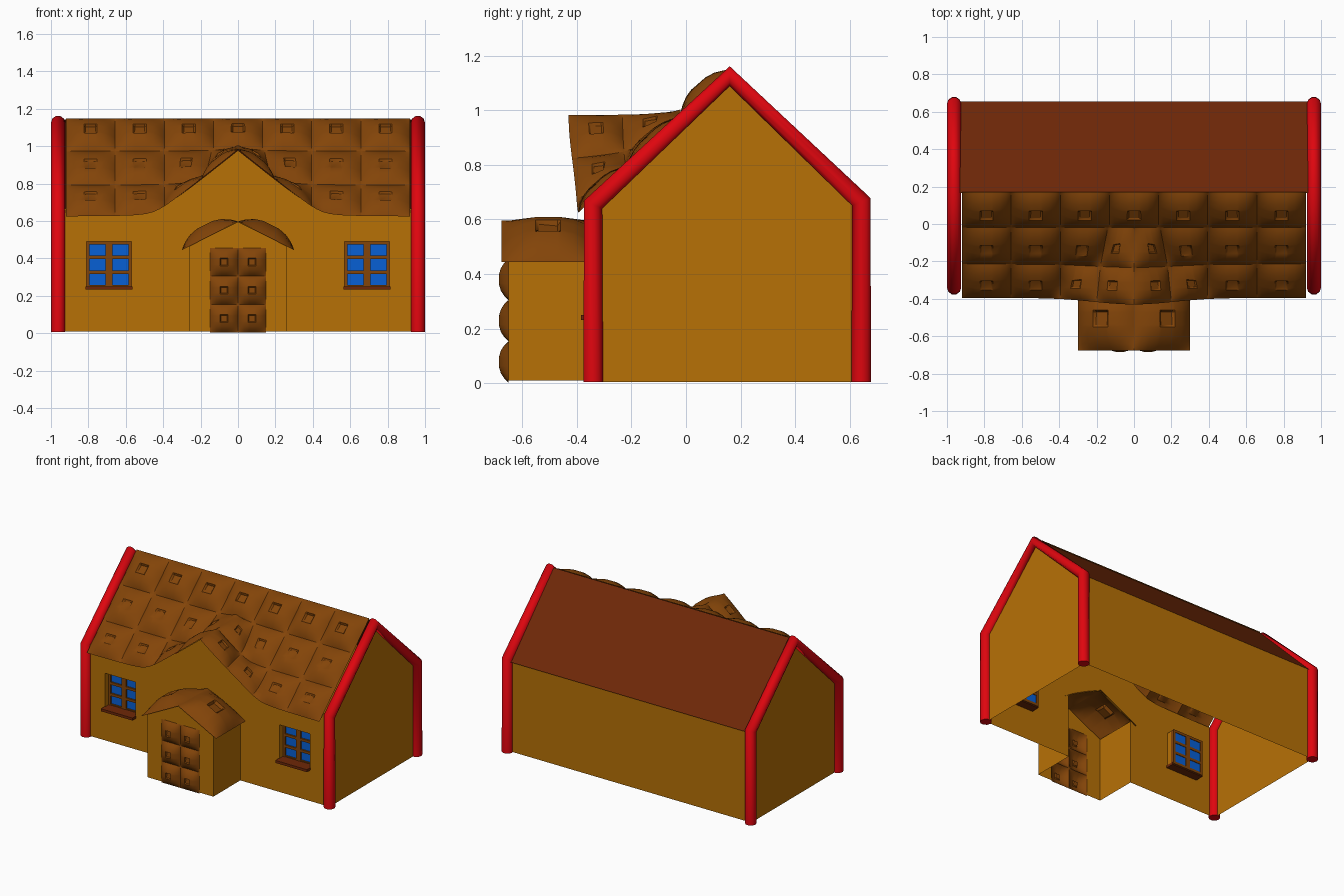
import bpy, bmesh, math
from mathutils import Vector

if "Cube" in bpy.data.objects:
    bpy.data.objects.remove(bpy.data.objects["Cube"])


def mat(name, r, g, b):
    m = bpy.data.materials.new(name)
    m.diffuse_color = (*[(c / 255) ** 2.2 for c in (r, g, b)], 1)
    m.use_nodes = True
    m.node_tree.nodes["Principled BSDF"].inputs["Base Color"].default_value = m.diffuse_color
    return m


WALL = mat("ochre", 182, 112, 14)
TILE = mat("tile_brown", 130, 70, 17)
BACK = mat("dark_brown", 110, 44, 16)
RED = mat("red", 222, 14, 22)
BLUE = mat("blue", 16, 96, 212)


def finish(name, bm, m, smooth=False):
    me = bpy.data.meshes.new(name)
    bm.to_mesh(me)
    bm.free()
    ob = bpy.data.objects.new(name, me)
    bpy.context.collection.objects.link(ob)
    me.materials.append(m)
    if smooth:
        bpy.context.view_layer.objects.active = ob
        ob.select_set(True)
        bpy.ops.object.shade_smooth_by_angle(angle=math.radians(35))
        ob.select_set(False)
    return ob


def sheet(name, loops, m, normal):
    """Flat wall; the first loop is the outline, the others are holes."""
    bm = bmesh.new()
    edges = []
    for loop in loops:
        vs = [bm.verts.new(p) for p in loop]
        edges += [bm.edges.new((vs[i - 1], vs[i])) for i in range(len(vs))]
    bmesh.ops.triangle_fill(bm, use_beauty=True, edges=edges, normal=normal)
    for f in bm.faces:
        f.normal_update()
        if f.normal.dot(Vector(normal)) < 0:
            f.normal_flip()
    return finish(name, bm, m)


def strip(name, a, b, m, closed=False):
    """Faces joining two matching rows of points."""
    bm = bmesh.new()
    va, vb = [bm.verts.new(p) for p in a], [bm.verts.new(p) for p in b]
    for i in range(0 if closed else 1, len(a)):
        bm.faces.new((va[i - 1], va[i], vb[i], vb[i - 1]))
    return finish(name, bm, m)


def box(bm, x0, x1, y0, y1, z0, z1):
    g = bmesh.ops.create_cube(bm, size=1)
    for v in g["verts"]:
        v.co = Vector(((x0 + x1) / 2 + v.co.x * (x1 - x0), (y0 + y1) / 2 + v.co.y * (y1 - y0),
                       (z0 + z1) / 2 + v.co.z * (z1 - z0)))


STEPS = (-1, -.95, -.8, -.55, -.27, -.2, .2, .27, .55, .8, .95, 1)


def pad(bm, f, h):
    """Cushion tile with a square dent, raised off the patch f(s, t)."""
    rows = []
    for t in STEPS:
        row = []
        for s in STEPS:
            d = .01
            n = ((f(s + d, t) - f(s - d, t)).cross(f(s, t + d) - f(s, t - d))).normalized()
            k = h * (1 - abs(s) ** 2.6) * (1 - abs(t) ** 2.6)
            if max(abs(s), abs(t)) < .25:
                k -= h * .3 * (1 + t) / 1.2
            row.append(bm.verts.new(f(s, t) + n * k))
        rows.append(row)
    for j in range(len(STEPS) - 1):
        for i in range(len(STEPS) - 1):
            bm.faces.new((rows[j][i], rows[j][i + 1], rows[j + 1][i + 1], rows[j + 1][i]))


def lerp(a, b, k):
    return a + (b - a) * k


def roof_z(x, y):
    """Main slope blended with the raised gable over the porch."""
    a, b = .99 + .93 * y, .98 - .8 * abs(x)
    return .5 * (a + b + math.sqrt((a - b) ** 2 + .003))


# Front roof tiles, bending over the middle gable
bm = bmesh.new()
even = [-.92 + i * 1.84 / 7 for i in range(8)]
YS = (.17, -.02, -.215, -.395)


def mid(w):
    return [-.92, -.657, -.394, -w, 0, w, .394, .657, .92]


for r, (top, bot) in enumerate([(even, even), (mid(.14), mid(.18)), (mid(.18), mid(.2))]):
    for c in range(len(top) - 1):
        def f(s, t):
            k = (1 - t) / 2
            u = (s + 1) / 2
            x = lerp(lerp(top[c], top[c + 1], u), lerp(bot[c], bot[c + 1], u), k)
            y = lerp(YS[r], YS[r + 1], k)
            z = roof_z(x, y) if r else .99 + .93 * y
            if r == 0:
                z = lerp(z, roof_z(x, y), k)
            bulge = max(0, (r - 1 + k)) / 2 * .035 * math.exp(-(x / .3) ** 2)
            return Vector((x, y - bulge, z))
        pad(bm, f, (.048, .036, .036)[r])
finish("front_roof_tiles", bm, TILE, True)

# Back roof slope
strip("back_roof", [(-.93, .165, 1.143), (-.93, .655, .655)],
      [(.93, .165, 1.143), (.93, .655, .655)], BACK)

# Front wall with a porch notch and two window holes
FY = -.345
WIN = (.57, .81, .24, .49)
outline = [(-.96, FY, .01), (-.26, FY, .01), (-.26, FY, .465), (0, FY, .595),
           (.26, FY, .465), (.26, FY, .01), (.96, FY, .01)]
outline += [(x / 50, FY, roof_z(x / 50, FY) - .005) for x in range(48, -49, -4)]


def window_loop(side, y):
    x0, x1, z0, z1 = WIN
    return [(side * x, y, z) for x, z in ((x0, z0), (x1, z0), (x1, z1), (x0, z1))]


sheet("front_wall", [outline, window_loop(1, FY), window_loop(-1, FY)], WALL, (0, -1, 0))

# Back wall and gable walls
strip("back_wall", [(.96, .642, .01), (.96, .642, .665)], [(-.96, .642, .01), (-.96, .642, .665)], WALL)
GABLE = [(-.34, .005), (-.34, .655), (.16, 1.125), (.642, .665), (.642, .005)]
for side, nm in ((1, "right"), (-1, "left")):
    sheet(nm + "_gable_wall", [[(side * .96, y, z) for y, z in GABLE]], WALL, (side, 0, 0))
    # Red round trim along the gable edge
    cu = bpy.data.curves.new(nm + "_trim", "CURVE")
    cu.dimensions = "3D"
    cu.bevel_depth = .038
    cu.bevel_resolution = 3
    cu.use_fill_caps = True
    sp = cu.splines.new("POLY")
    sp.points.add(len(GABLE) - 1)
    for p, (y, z) in zip(sp.points, GABLE):
        p.co = (side * .962, y, z, 1)
    sp.use_smooth = True
    cu.materials.append(RED)
    bpy.context.collection.objects.link(bpy.data.objects.new(nm + "_trim", cu))

    # Window: reveal, frame bars, sill and panes
    x0, x1, z0, z1 = WIN
    strip(nm + "_window_reveal", window_loop(side, FY), window_loop(side, -.285), WALL, True)
    bm = bmesh.new()
    cx = side * (x0 + x1) / 2
    for dx, w in ((-.113, .008), (0, .018), (.113, .008)):
        box(bm, cx + dx - w, cx + dx + w, -.305, -.28, z0, z1)
    for z in (z0 + .008, .325, .405, z1 - .006):
        box(bm, cx - .12, cx + .12, -.303, -.28, z - .009, z + .009)
    finish(nm + "_window_frame", bm, TILE)
    bm = bmesh.new()
    box(bm, cx - .125, cx + .125, -.385, -.285, .232, .25)
    finish(nm + "_window_sill", bm, BACK)
    bm = bmesh.new()
    box(bm, cx - .12, cx + .12, -.292, -.284, z0, z1)
    finish(nm + "_window_panes", bm, BLUE)

# Porch walls
PY = -.65
sheet("porch_front", [[(x, PY, z) for x, z in (
    (-.26, .01), (-.15, .01), (-.15, .455), (.15, .455), (.15, .01),
    (.26, .01), (.26, .465), (0, .595), (-.26, .465))]], WALL, (0, -1, 0))
for side, nm in ((1, "right"), (-1, "left")):
    strip(nm + "_porch_side", [(side * .26, PY, .01), (side * .26, PY, .465)],
          [(side * .26, FY, .01), (side * .26, FY, .465)], WALL)

# Porch roof: two large cushion tiles
bm = bmesh.new()
for side in (-1, 1):
    def f(s, t):
        x = (s + side) * .15
        return Vector((x, lerp(-.675, -.335, (t + 1) / 2), .597 - .5 * abs(s + side) * .15 * 1.02))
    # keep the patch straight past its ridge edge so the normals stay clean
    def g(s, t):
        x = (s + side) * .15
        return Vector((x, lerp(-.675, -.335, (t + 1) / 2), .597 - .51 * side * x))
    pad(bm, g, .068)
finish("porch_roof", bm, TILE, True)

# Door: two by three cushion panels
bm = bmesh.new()
for cx in (-.075, .075):
    for r in range(3):
        pad(bm, lambda s, t: Vector((cx + s * .075, PY, .003 + .151 * (r + (t + 1) / 2))), .036)
finish("door", bm, TILE, True)
